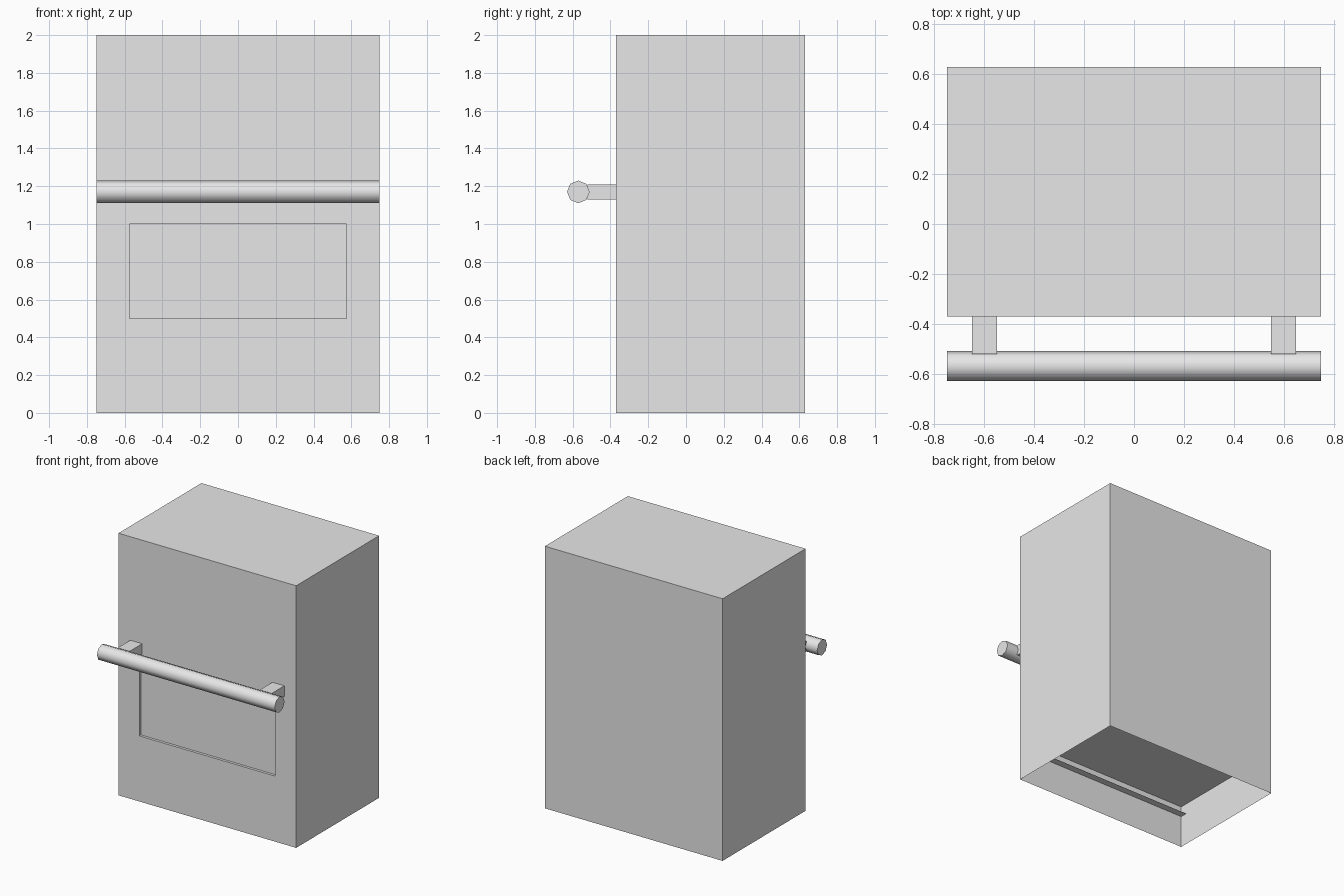
import bpy
import bmesh
import math
from mathutils import Matrix, Vector

default = bpy.data.objects.get("Cube")
if default:
    bpy.data.objects.remove(default, do_unlink=True)

GREY = (0.8, 0.8, 0.8, 1.0)
grey = bpy.data.materials.new("light_grey")
grey.use_nodes = True
grey.diffuse_color = GREY
grey.node_tree.nodes["Principled BSDF"].inputs["Base Color"].default_value = GREY


def add_object(name, bm):
    mesh = bpy.data.meshes.new(name)
    bm.to_mesh(mesh)
    bm.free()
    mesh.materials.append(grey)
    obj = bpy.data.objects.new(name, mesh)
    bpy.context.collection.objects.link(obj)
    return obj


def box_mesh(low, high):
    low, high = Vector(low), Vector(high)
    bm = bmesh.new()
    matrix = Matrix.Translation((low + high) / 2) @ Matrix.Diagonal((high - low).to_4d())
    bmesh.ops.create_cube(bm, size=1, matrix=matrix)
    bm.normal_update()
    return bm


def sheet(name, y0, y1, z):
    # Single downward-facing horizontal panel across the inside of the body
    bm = bmesh.new()
    corners = [(-0.75, y0, z), (-0.75, y1, z), (0.75, y1, z), (0.75, y0, z)]
    bm.faces.new([bm.verts.new(c) for c in corners])
    return add_object(name, bm)


# Cabinet body: thin shell open underneath
FRONT, BACK = -0.37, 0.63
bm = box_mesh((-0.75, FRONT, 0), (0.75, BACK, 2))
bottom = [f for f in bm.faces if f.normal.z < -0.5]
bmesh.ops.delete(bm, geom=bottom, context='FACES_ONLY')

# Shallow recessed window in the front
front = next(f for f in bm.faces if f.normal.y < -0.5)
bmesh.ops.inset_individual(bm, faces=[front], thickness=0.25)
for v in front.verts:
    v.co.z = 1.0 if v.co.z > 1 else 0.5
bm.normal_update()
bmesh.ops.inset_individual(bm, faces=[front], thickness=0, depth=-0.02)
add_object("cabinet_body", bm)

# Underside panel and door bottom lip
sheet("underside_panel", FRONT, BACK, 0.33)
sheet("door_bottom_lip", FRONT, FRONT + 0.055, 0.25)

# Handle brackets
for side, x in (("left", 0.6), ("right", -0.6)):
    add_object("handle_bracket_" + side,
               box_mesh((x - 0.05, -0.522, 1.13), (x + 0.05, FRONT, 1.21)))

# Eight-sided handle bar with smooth sides and flat ends
bm = bmesh.new()
matrix = Matrix.Translation((0, -0.57, 1.17)) @ Matrix.Rotation(math.pi / 2, 4, 'Y')
bmesh.ops.create_cone(bm, cap_ends=True, segments=8, radius1=0.06, radius2=0.06,
                      depth=1.5, matrix=matrix)
bar = add_object("handle_bar", bm)
bpy.ops.object.select_all(action='DESELECT')
bar.select_set(True)
bpy.context.view_layer.objects.active = bar
bpy.ops.object.shade_smooth_by_angle(angle=math.radians(50))
